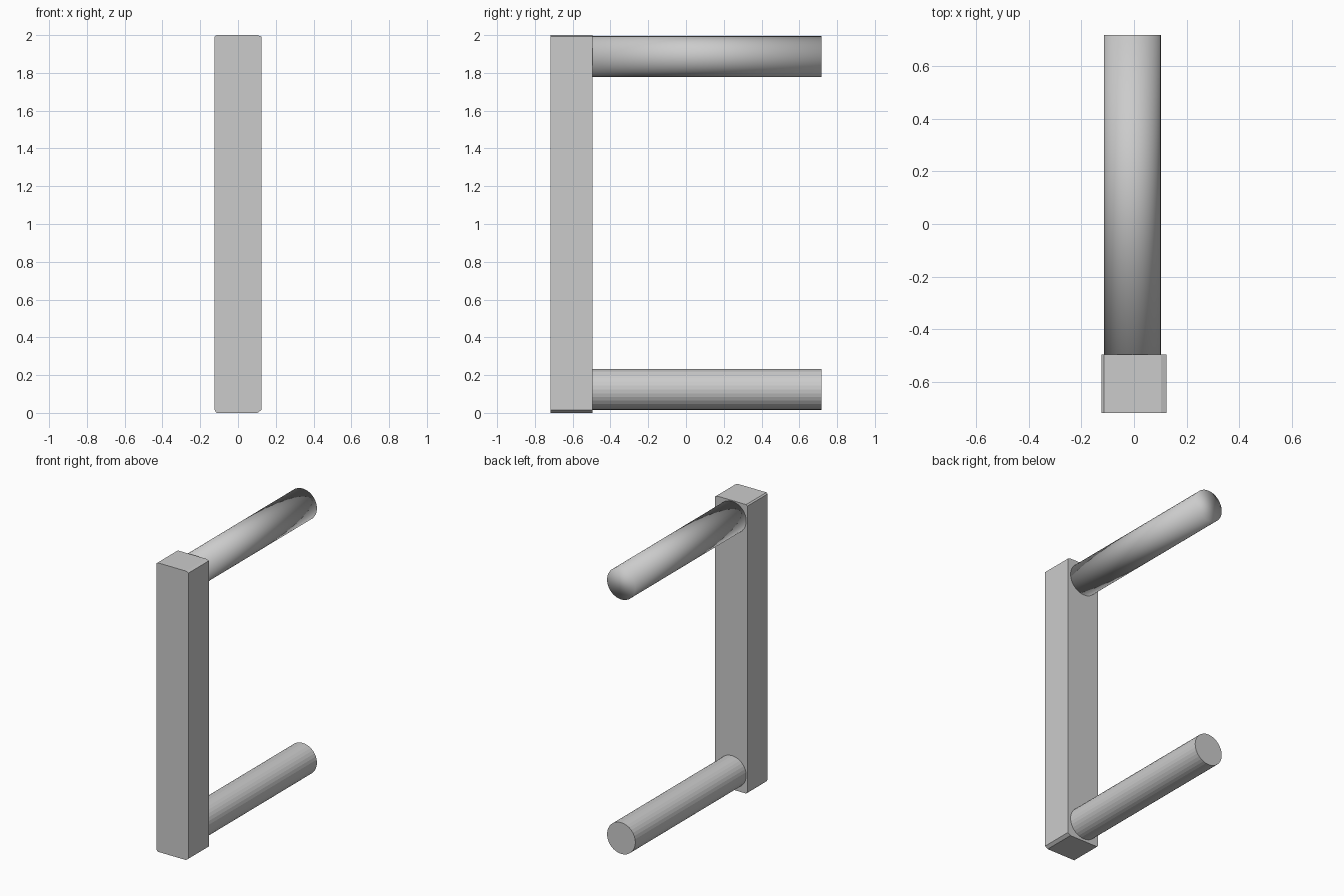
import bpy, bmesh
from math import radians
from mathutils import Matrix, Vector

if "Cube" in bpy.data.objects:
    bpy.data.objects.remove(bpy.data.objects["Cube"])

Y_FRONT, Y_BAR, Y_END = -0.717, -0.495, 0.717


def add_object(name, bm):
    bmesh.ops.recalc_face_normals(bm, faces=bm.faces)
    mesh = bpy.data.meshes.new(name)
    bm.to_mesh(mesh)
    bm.free()
    obj = bpy.data.objects.new(name, mesh)
    bpy.context.collection.objects.link(obj)
    return obj


# upright bar: slightly chamfered front profile extruded to the back
profile = [(-0.114, 0), (0.103, 0), (0.1235, 0.015), (0.1235, 1.992),
           (0.103, 2), (-0.114, 2), (-0.1235, 1.992), (-0.1235, 0.015)]
bm = bmesh.new()
face = bm.faces.new([bm.verts.new((x, Y_FRONT, z)) for x, z in profile])
ext = bmesh.ops.extrude_face_region(bm, geom=[face], use_keep_orig=True)
moved = [g for g in ext["geom"] if isinstance(g, bmesh.types.BMVert)]
bmesh.ops.translate(bm, verts=moved, vec=Vector((0, Y_BAR - Y_FRONT, 0)))
add_object("upright_bar", bm)


# round arms reaching back from the bar
def arm(name, z, smooth):
    bm = bmesh.new()
    place = (Matrix.Translation((-0.006, (Y_BAR + Y_END) / 2, z))
             @ Matrix.Rotation(radians(90), 4, 'X'))
    bmesh.ops.create_cone(bm, cap_ends=True, segments=32, radius1=0.1085,
                          radius2=0.1085, depth=Y_END - Y_BAR, matrix=place)
    for f in bm.faces:
        f.smooth = smooth
    add_object(name, bm)


arm("lower_arm", 0.125, False)
arm("upper_arm", 1.886, True)  # smooth over its end caps too
